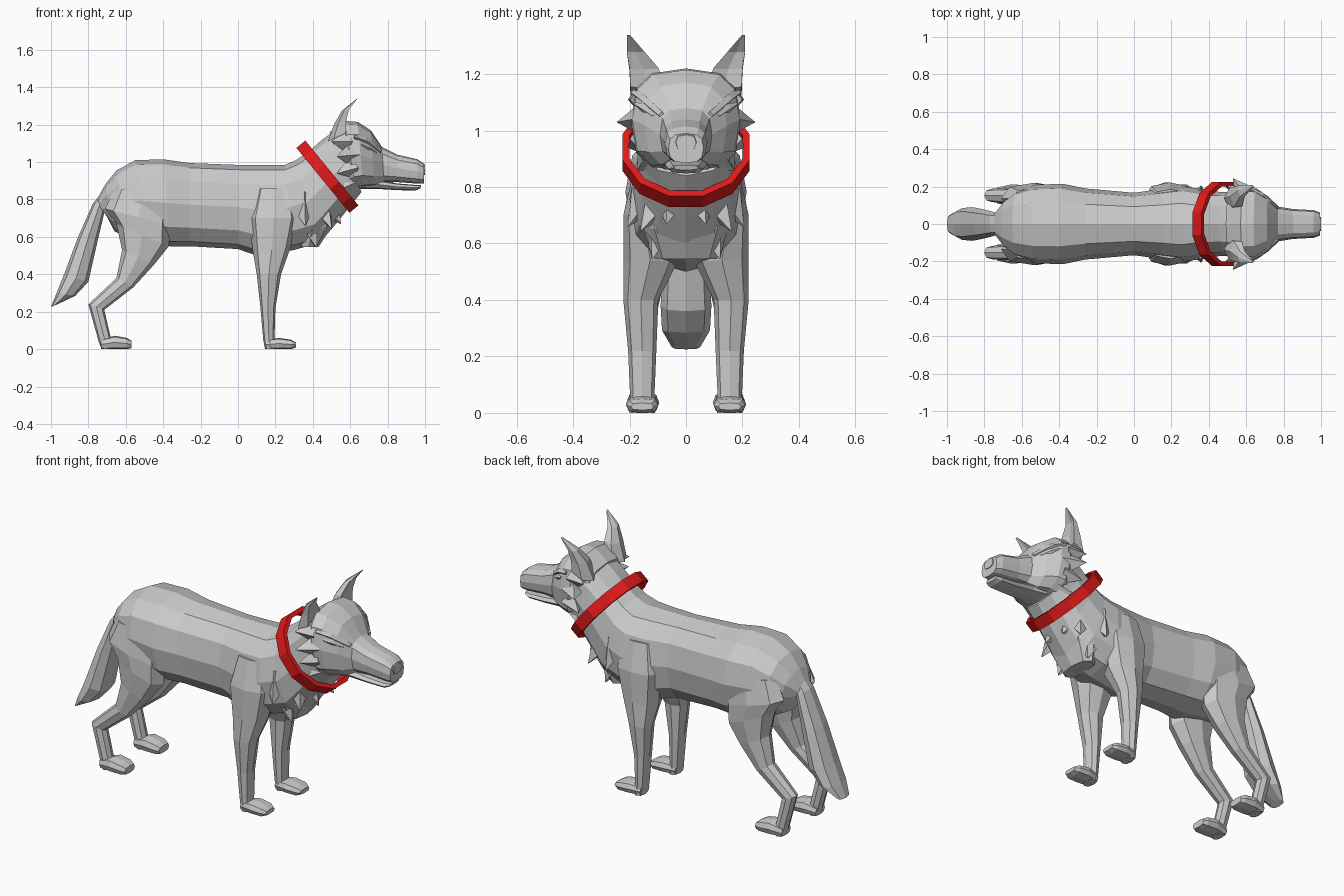
import bpy, bmesh, math
from mathutils import Vector, Matrix


def finish(name, bm, mirror=False):
    bmesh.ops.recalc_face_normals(bm, faces=bm.faces)
    me = bpy.data.meshes.new(name)
    bm.to_mesh(me)
    bm.free()
    ob = bpy.data.objects.new(name, me)
    bpy.context.collection.objects.link(ob)
    if mirror:
        m = ob.modifiers.new("Mirror", 'MIRROR')
        m.use_axis = (False, True, False)
        m.use_clip = False
        m.use_mirror_merge = False
    return ob


# Section: (first x, first z, opposite x, opposite z, half width, y centre)
def loft(name, sections, n=12, p=0.85, mirror=False, dent=1.0):
    bm = bmesh.new()
    rings = []
    for s in sections:
        ax, az, bx, bz, w = s[:5]
        y = s[5] if len(s) > 5 else 0
        c = Vector(((ax + bx) / 2, y, (az + bz) / 2))
        h = Vector(((ax - bx) / 2, 0, (az - bz) / 2))
        ring = []
        for i in range(n):
            t = 2 * math.pi * i / n
            u = math.copysign(abs(math.cos(t)) ** p, math.cos(t))
            v = math.copysign(abs(math.sin(t)) ** p, math.sin(t))
            if i == 0:
                u *= dent
            ring.append(bm.verts.new(c + h * u + Vector((0, w * v, 0))))
        rings.append(ring)
    for a, b in zip(rings, rings[1:]):
        for i in range(n):
            j = (i + 1) % n
            bm.faces.new((a[i], a[j], b[j], b[i]))
    bm.faces.new(rings[0])
    bm.faces.new(rings[-1])
    return finish(name, bm, mirror)


def tuft(name, base, tip, r, mirror=True):
    base, tip = Vector(base), Vector(tip)
    d = tip - base
    bm = bmesh.new()
    rot = d.to_track_quat('Z', 'Y').to_matrix().to_4x4()
    bmesh.ops.create_cone(bm, cap_ends=True, segments=4, radius1=r, radius2=0.002,
                          depth=d.length,
                          matrix=Matrix.Translation((base + tip) / 2) @ rot)
    return finish(name, bm, mirror)


# Torso and neck, rump to throat (top point, bottom point, half width)
loft("body", [
    (-.76, .79, -.70, .71, .06), (-.71, .88, -.66, .63, .13),
    (-.65, .955, -.60, .60, .18), (-.55, 1.01, -.50, .58, .21),
    (-.40, 1.015, -.36, .55, .215), (-.26, .995, -.26, .55, .19),
    (0, .985, 0, .535, .167), (.16, .985, .10, .50, .185),
    (.25, .985, .30, .53, .20), (.31, 1.01, .44, .57, .185),
    (.37, 1.05, .54, .69, .172), (.45, 1.12, .62, .79, .17),
    (.52, 1.17, .66, .84, .175)])

# Skull and upper muzzle
loft("head", [
    (.49, 1.16, .58, .84, .15), (.57, 1.22, .63, .85, .195),
    (.64, 1.215, .67, .86, .19), (.71, 1.17, .73, .865, .145),
    (.77, 1.08, .78, .89, .092), (.85, 1.04, .85, .893, .08),
    (.96, 1.015, .96, .885, .074), (.995, .99, .995, .885, .062)], p=0.7)
loft("lower_jaw", [
    (.66, .93, .66, .855, .10), (.74, .905, .74, .857, .075),
    (.85, .886, .85, .85, .065), (.95, .878, .95, .848, .058),
    (.98, .878, .975, .86, .045)], n=8, p=0.7)
loft("nose", [
    (.96, 1.01, .965, .93, .045), (1.0, .985, 1.0, .93, .036)], n=8, p=0.7)

# Ears, brows and eyes
loft("ears", [
    (.61, 1.17, .48, 1.11, .068, .138), (.60, 1.225, .515, 1.205, .06, .148),
    (.605, 1.28, .555, 1.275, .036, .178), (.64, 1.34, .632, 1.336, .006, .204)],
    n=6, p=1, mirror=True, dent=0.2)
loft("brows", [
    (.62, 1.145, .62, 1.125, .01, .186), (.69, 1.128, .69, 1.098, .017, .150),
    (.77, 1.068, .76, 1.04, .012, .085)], n=4, p=1, mirror=True)
loft("eyes", [
    (.66, 1.10, .66, 1.09, .008, .178), (.70, 1.095, .70, 1.06, .010, .148),
    (.74, 1.06, .74, 1.045, .008, .112)], n=4, p=1, mirror=True)

# Cheek and chest fur
cheeks = [((.60, .15, 1.04), (.53, .243, 1.03), .065),
          ((.61, .15, .97), (.53, .205, .94), .06),
          ((.58, .15, 1.11), (.50, .205, 1.11), .06),
          ((.62, .10, .91), (.56, .17, .86), .06)]
for i, (b, t, r) in enumerate(cheeks):
    tuft(f"cheek_tuft_{i + 1}", b, t, r)
chest = [((.44, .08, .78), (.50, .16, .645), .08),
         ((.46, .04, .80), (.55, .07, .67), .09),
         ((.36, .08, .70), (.42, .12, .545), .09),
         ((.34, .12, .80), (.36, .205, .66), .08)]
for i, (b, t, r) in enumerate(chest):
    tuft(f"chest_tuft_{i + 1}", b, t, r)
loft("chest_ruff", [
    (.50, .76, .30, .72, .165), (.50, .655, .30, .64, .15),
    (.43, .545, .33, .545, .11)], n=8)

# Front legs (front point, back point)
loft("front_legs", [
    (.29, .86, .10, .86, .05, .135), (.32, .70, .06, .70, .075, .147),
    (.28, .54, .08, .52, .095, .127), (.23, .40, .10, .40, .062, .16),
    (.20, .22, .12, .22, .050, .155), (.195, .06, .135, .05, .043, .155),
    (.20, 0, .145, 0, .045, .155)], n=8, mirror=True)
loft("front_paws", [
    (.15, .05, .15, 0, .042, .155), (.22, .06, .22, 0, .058, .155),
    (.285, .05, .285, 0, .055, .155), (.31, .035, .31, .01, .04, .155)],
    n=8, p=0.6, mirror=True)

# Hind legs
loft("hind_legs", [
    (-.35, .82, -.66, .86, .06, .135), (-.36, .66, -.71, .75, .083, .137),
    (-.37, .55, -.65, .67, .083, .135), (-.45, .45, -.62, .53, .068, .14),
    (-.56, .33, -.65, .38, .047, .15), (-.715, .21, -.80, .24, .036, .153),
    (-.68, .06, -.745, .04, .036, .153), (-.68, 0, -.73, 0, .04, .153)],
    n=8, mirror=True)
loft("hind_paws", [
    (-.735, .05, -.73, 0, .042, .153), (-.66, .072, -.66, 0, .058, .153),
    (-.595, .06, -.595, 0, .056, .153), (-.57, .045, -.57, .005, .045, .153)],
    n=8, p=0.6, mirror=True)

# Tail
loft("tail", [
    (-.68, .90, -.64, .80, .05), (-.775, .78, -.71, .75, .062),
    (-.855, .60, -.75, .58, .078), (-.93, .40, -.80, .36, .09),
    (-.97, .30, -.87, .285, .085), (-1.0, .225, -.965, .24, .05)], n=8)

# Red collar
bm = bmesh.new()
tilt = (Matrix.Translation((.478, 0, .922)) @ Matrix.Rotation(.885, 4, 'Y')
        @ Matrix.Rotation(math.radians(15), 4, 'Z'))
bmesh.ops.create_cone(bm, cap_ends=False, segments=12, radius1=.232, radius2=.232,
                      depth=.062, matrix=tilt)
collar = finish("collar", bm)
sol = collar.modifiers.new("Thickness", 'SOLIDIFY')
sol.thickness = .025
sol.offset = -1
red = bpy.data.materials.new("red")
red.diffuse_color = (.75, .01, .01, 1)
collar.data.materials.append(red)
